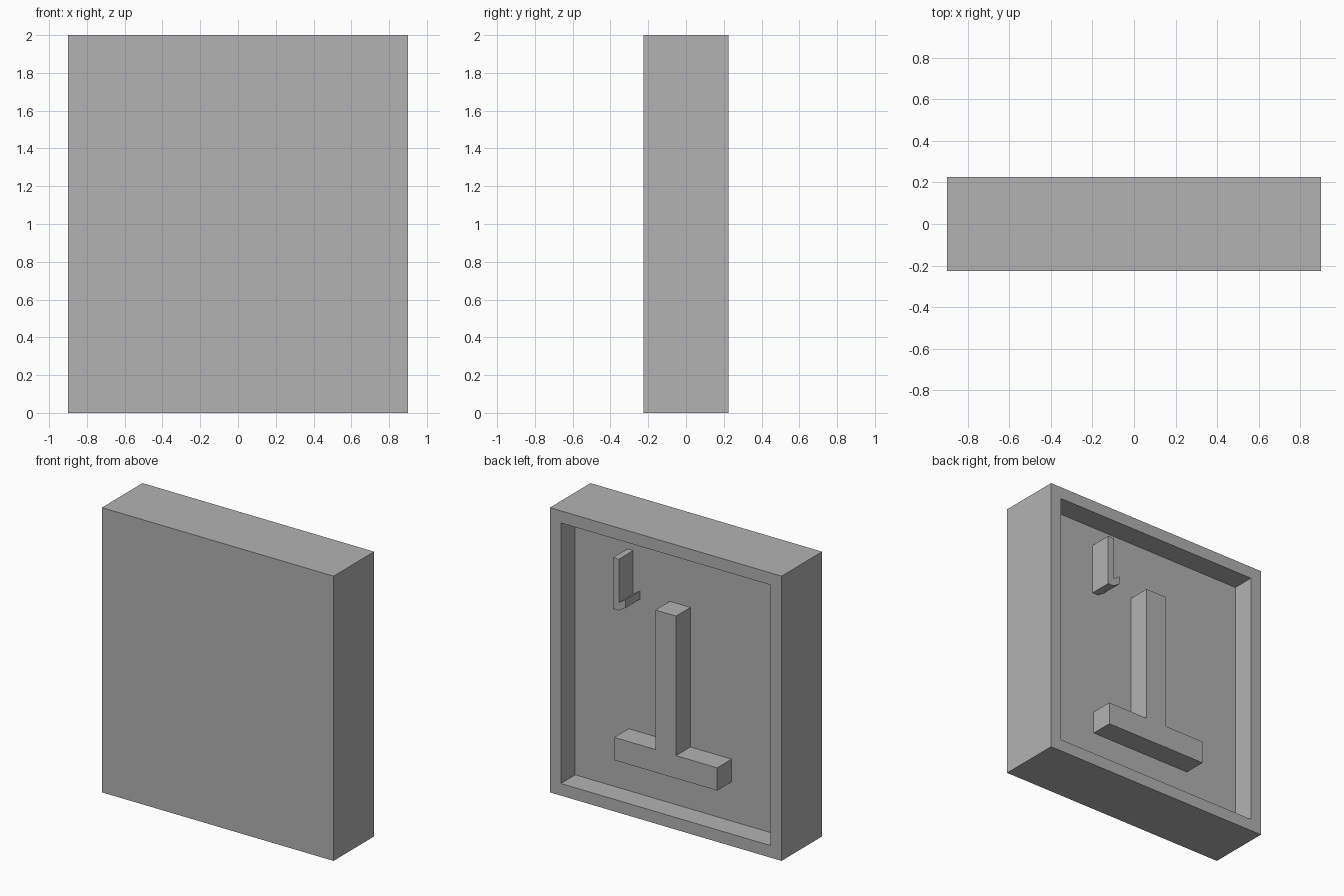
import bpy
import bmesh

cube = bpy.data.objects.get("Cube")
if cube:
    bpy.data.objects.remove(cube, do_unlink=True)

HALF_W, HALF_D, HEIGHT = 0.9, 0.225, 2.0
RIM, DEPTH = 0.12, 0.16
FLOOR_Y = HALF_D - DEPTH

# One plain grey for the whole block
GREY = (0.448, 0.448, 0.448, 1)
grey = bpy.data.materials.new("plain_grey")
grey.diffuse_color = GREY
grey.use_nodes = True
grey.node_tree.nodes["Principled BSDF"].inputs["Base Color"].default_value = GREY


def finish(name, bm):
    bmesh.ops.recalc_face_normals(bm, faces=bm.faces)
    mesh = bpy.data.meshes.new(name)
    bm.to_mesh(mesh)
    bm.free()
    mesh.materials.append(grey)
    obj = bpy.data.objects.new(name, mesh)
    bpy.context.collection.objects.link(obj)
    return obj


def raised_shape(name, outline):
    """Extrude an (x, z) outline from the recess floor to the rim level."""
    bm = bmesh.new()
    face = bm.faces.new([bm.verts.new((x, FLOOR_Y - 0.005, z)) for x, z in outline])
    ext = bmesh.ops.extrude_face_region(bm, geom=[face])
    for v in ext["geom"]:
        if isinstance(v, bmesh.types.BMVert):
            v.co.y = HALF_D
    return finish(name, bm)


# Block with a rectangular recess pushed into its back
bm = bmesh.new()
bmesh.ops.create_cube(bm, size=1)
for v in bm.verts:
    v.co = (v.co.x * HALF_W * 2, v.co.y * HALF_D * 2, (v.co.z + 0.5) * HEIGHT)
bm.normal_update()
back = max(bm.faces, key=lambda f: f.calc_center_median().y)
bmesh.ops.inset_region(bm, faces=[back], thickness=RIM)
ext = bmesh.ops.extrude_face_region(bm, geom=[back])
for v in ext["geom"]:
    if isinstance(v, bmesh.types.BMVert):
        v.co.y = FLOOR_Y
if back.is_valid:
    bmesh.ops.delete(bm, geom=[back], context="FACES_ONLY")
finish("recessed_block", bm)

# Large upright post on a wide foot
half = [(0.08, 1.5), (0.08, 0.52), (0.4, 0.52), (0.4, 0.36)]
raised_shape("post_on_foot", half + [(-x, z) for x, z in reversed(half)])

# Small bar with a slanted hook near the upper corner
raised_shape("small_hooked_bar", [
    (0.41, 1.78), (0.365, 1.78), (0.365, 1.475), (0.313, 1.51),
    (0.313, 1.452), (0.365, 1.42), (0.41, 1.42)])
